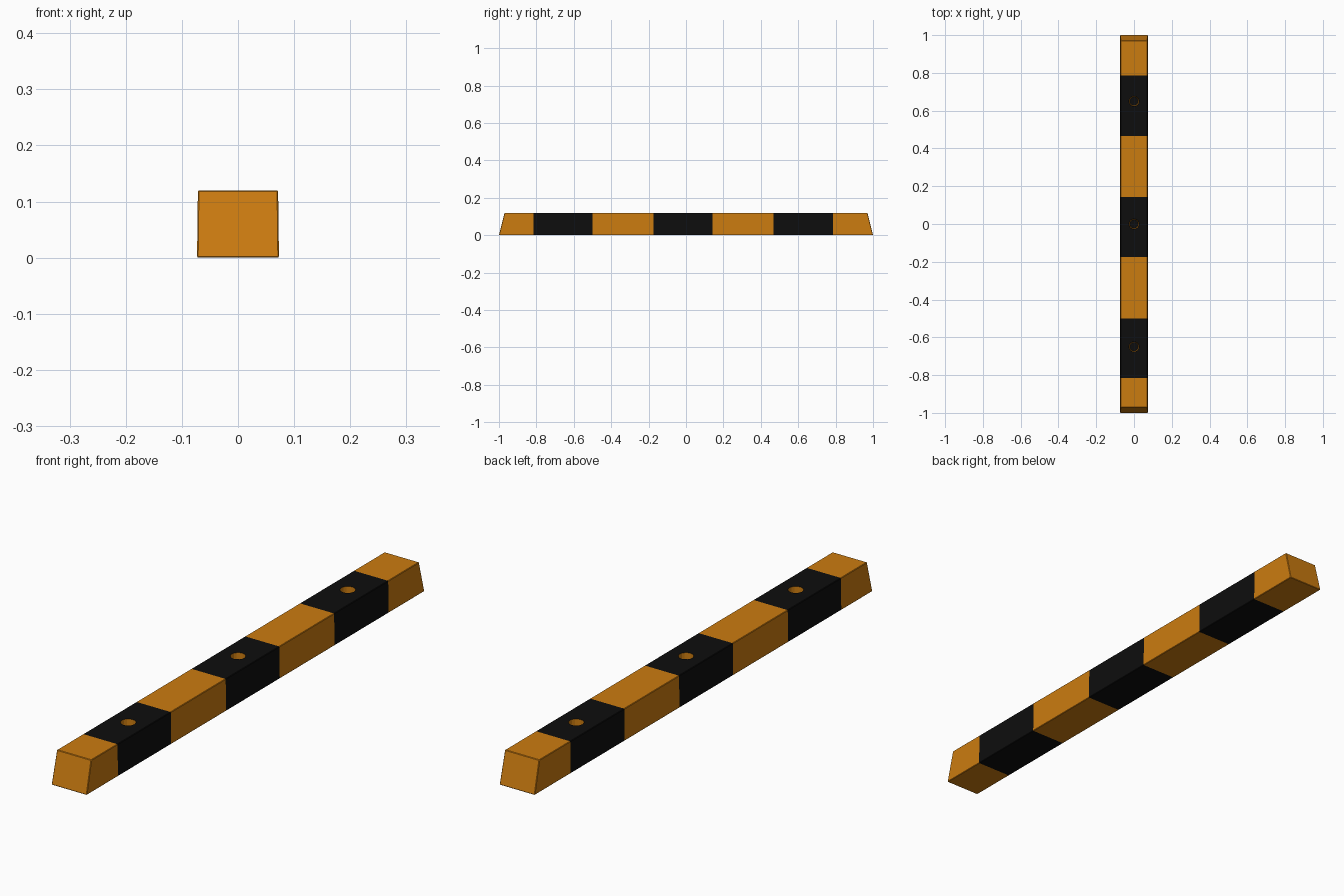
import bpy, bmesh
from mathutils import Vector

if "Cube" in bpy.data.objects:
    bpy.data.objects.remove(bpy.data.objects["Cube"])

STRIPES = [(-0.815, -0.50), (-0.175, 0.143), (0.467, 0.787)]
HOLES = [-0.65, 0.0, 0.65]
H = 0.12


def material(name, rgb):
    m = bpy.data.materials.new(name)
    m.diffuse_color = (*rgb, 1)
    m.use_nodes = True
    m.node_tree.nodes["Principled BSDF"].inputs["Base Color"].default_value = m.diffuse_color
    return m


# Tapered bar with sloped ends and slightly softened edges
bm = bmesh.new()
bmesh.ops.create_cube(bm, size=2)
for v in bm.verts:
    top = v.co.z > 0
    v.co.x *= 0.0715 if top else 0.073
    v.co.y *= 0.97 if top else 1.0
    v.co.z = H if top else 0.0
bmesh.ops.bevel(bm, geom=bm.edges[:], offset=0.002, segments=1,
                affect='EDGES', profile=0.5)

# Cut the bar at each stripe boundary
for y in [e for s in STRIPES for e in s]:
    bmesh.ops.bisect_plane(bm, geom=bm.verts[:] + bm.edges[:] + bm.faces[:],
                           plane_co=Vector((0, y, 0)), plane_no=Vector((0, 1, 0)))
me = bpy.data.meshes.new("parking_stop_bar")
bm.to_mesh(me)
bm.free()
bar = bpy.data.objects.new("parking_stop_bar", me)
bpy.context.collection.objects.link(bar)
me.materials.append(material("orange yellow", (0.6, 0.2, 0.005)))
me.materials.append(material("black", (0.004, 0.004, 0.004)))

# Bolt holes: slightly tapered, closed just above the underside
bpy.context.view_layer.objects.active = bar
for y in HOLES:
    bpy.ops.mesh.primitive_cone_add(vertices=16, radius1=0.023, radius2=0.027,
                                    depth=0.127, location=(0, y, 0.003 + 0.0635))
    cutter = bpy.context.object
    cutter.name = "hole_cutter"
    cutter.hide_render = True
    bpy.context.view_layer.objects.active = bar
    mod = bar.modifiers.new("bolt_hole", 'BOOLEAN')
    mod.operation = 'DIFFERENCE'
    mod.solver = 'EXACT'
    mod.object = cutter
    bpy.ops.object.modifier_apply(modifier=mod.name)
    bpy.data.objects.remove(cutter)

# Black stripes by position; hole walls stay orange
for f in bar.data.polygons:
    c = f.center
    in_stripe = any(a < c.y < b for a, b in STRIPES)
    wall = abs(c.x) < 0.04 and abs(f.normal.z) < 0.5
    f.material_index = 1 if in_stripe and not wall else 0
